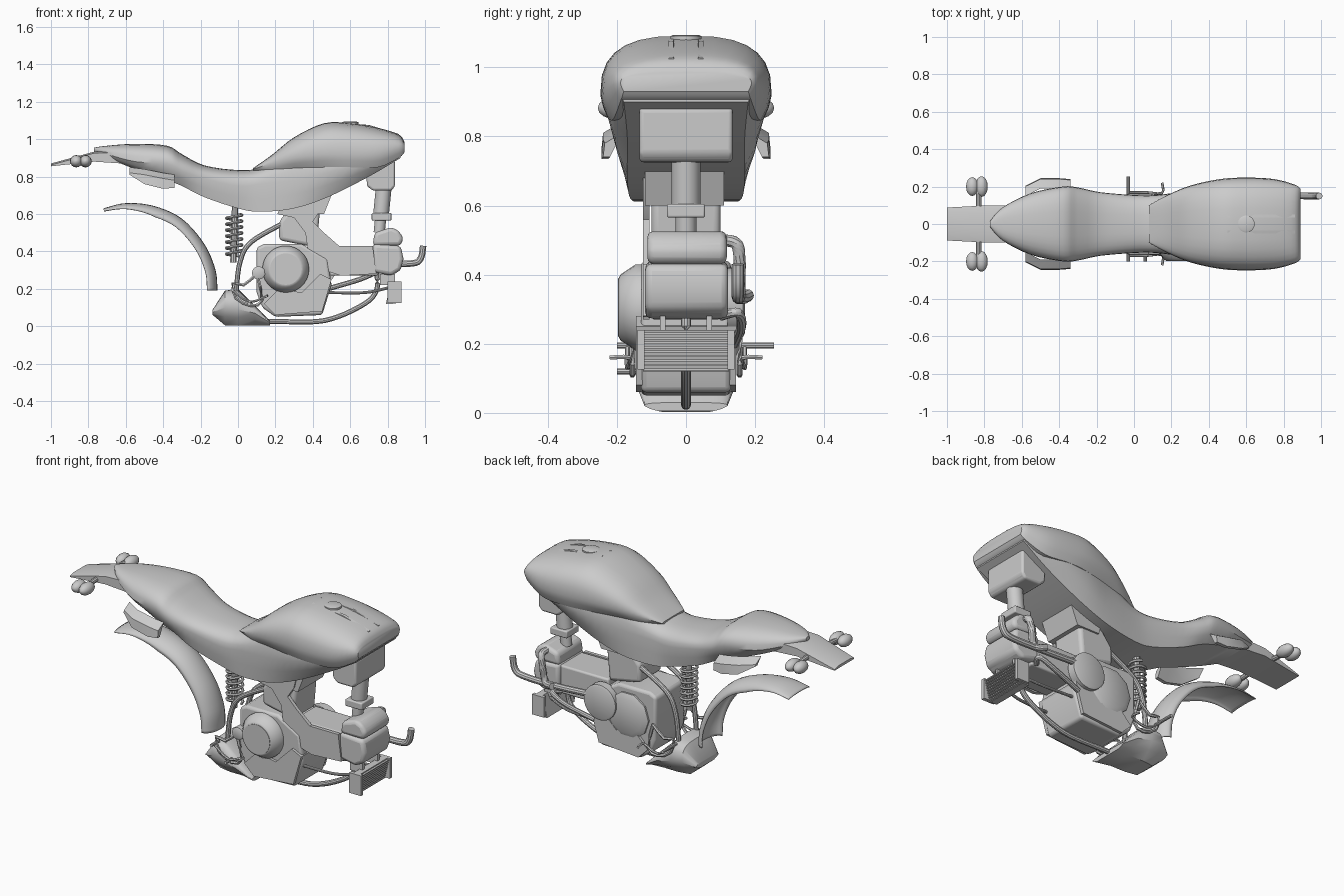
import bpy
import bmesh
from math import cos, sin, pi
from mathutils import Vector, Matrix

default_cube = bpy.data.objects.get("Cube")
if default_cube:
    bpy.data.objects.remove(default_cube, do_unlink=True)

GREY = (0.6, 0.6, 0.6, 1)
grey = bpy.data.materials.new("plain grey")
grey.use_nodes = True
grey.diffuse_color = GREY
grey.node_tree.nodes["Principled BSDF"].inputs["Base Color"].default_value = GREY


def finish(name, mesh_builder, angle=0.6, bevel=0):
    """Turn a bmesh into a shaded, coloured object."""
    bmesh.ops.recalc_face_normals(mesh_builder, faces=mesh_builder.faces)
    mesh = bpy.data.meshes.new(name)
    mesh_builder.to_mesh(mesh)
    mesh_builder.free()
    part = bpy.data.objects.new(name, mesh)
    bpy.context.collection.objects.link(part)
    mesh.materials.append(grey)
    if bevel:
        modifier = part.modifiers.new("rounded edges", "BEVEL")
        modifier.width, modifier.segments = bevel, 3
    bpy.ops.object.select_all(action="DESELECT")
    part.select_set(True)
    bpy.context.view_layer.objects.active = part
    bpy.ops.object.shade_smooth_by_angle(angle=angle)
    return part


def spline(points, steps):
    """Catmull-Rom interpolation through tuples of any length."""
    points = [Vector(p) for p in points]
    result = []
    for i in range(len(points) - 1):
        before, start = points[max(i - 1, 0)], points[i]
        end, after = points[i + 1], points[min(i + 2, len(points) - 1)]
        for k in range(steps):
            t = k / steps
            result.append(start + 0.5 * t * (end - before + t * (
                2 * before - 5 * start + 4 * end - after
                + t * (3 * (start - end) + after - before))))
    return result + [points[-1]]


def skin(name, rings, closed=True, caps=True, **options):
    """Bridge equal rings of points into a surface."""
    bm = bmesh.new()
    loops = [[bm.verts.new(p) for p in ring] for ring in rings]
    count = len(loops[0])
    for first, second in zip(loops, loops[1:]):
        for i in range(count if closed else count - 1):
            j = (i + 1) % count
            bm.faces.new((first[i], first[j], second[j], second[i]))
    if caps:
        bm.faces.new(loops[0])
        bm.faces.new(loops[-1])
    return finish(name, bm, **options)


def shell(name, stations, steps=4, power=0.8, **options):
    """Loft along x; station = x, top, widest height, bottom, half width, bottom half width."""
    rings = []
    for x, top, middle, bottom, width, base in spline(stations, steps):
        half = [(width * sin(a) ** power, middle + (top - middle) * cos(a) ** power)
                for a in (pi / 2 * i / 7 for i in range(1, 7))]
        half += [(width, middle), (width + (base - width) * 0.35, (middle + bottom) / 2), (base, bottom)]
        right = [(x, -y, z) for y, z in reversed(half)]
        rings.append([(x, 0, top)] + [(x, y, z) for y, z in half] + right)
    return skin(name, rings, **options)


def prism(name, outline, low, high, **options):
    """Extrude an x-z outline from y = low to y = high."""
    return skin(name, [[(x, y, z) for x, z in outline] for y in (low, high)], **options)


def block(name, x, y, z, **options):
    return prism(name, [(x[0], z[0]), (x[1], z[0]), (x[1], z[1]), (x[0], z[1])], *y, **options)


def lathe(name, centre, axis, profile, sides=28):
    """Revolve (distance, radius) pairs about an axis through centre."""
    turn = Vector(axis).to_track_quat("Z", "Y")
    rings = [[Vector(centre) + turn @ Vector((r * cos(2 * pi * i / sides), r * sin(2 * pi * i / sides), d))
              for i in range(sides)] for d, r in profile]
    return skin(name, rings)


def tube(name, path, radius, steps=6, sides=10):
    points = spline(path, steps)
    rings = []
    for i, point in enumerate(points):
        direction = points[min(i + 1, len(points) - 1)] - points[max(i - 1, 0)]
        turn = direction.to_track_quat("Z", "Y")
        rings.append([point + turn @ Vector((radius * cos(2 * pi * k / sides), radius * sin(2 * pi * k / sides), 0))
                      for k in range(sides)])
    return skin(name, rings)


# Bodywork: seat with side panels, then the wider tank above it
shell("seat_and_side_panels", [
    (-.77, .955, .945, .93, .015, .01), (-.7, .965, .92, .9, .09, .07),
    (-.55, .975, .88, .84, .165, .12), (-.38, .965, .87, .78, .2, .15),
    (-.3, .92, .83, .75, .195, .15), (-.18, .86, .79, .69, .17, .15), (0, .835, .75, .63, .155, .14),
    (.12, .85, .76, .612, .155, .15), (.3, .95, .78, .63, .18, .165), (.48, .98, .82, .69, .215, .17),
    (.7, .98, .88, .8, .225, .17), (.87, .97, .94, .9, .195, .18)], power=.75)
shell("fuel_tank", [
    (.08, .845, .84, .83, .1, .08), (.18, .915, .87, .82, .155, .13), (.3, 1.01, .9, .84, .205, .17),
    (.46, 1.085, .92, .85, .24, .21), (.6, 1.085, .92, .85, .248, .225), (.75, 1.06, .92, .85, .24, .21),
    (.86, 1.025, .95, .9, .21, .19), (.89, .985, .955, .93, .19, .18)], power=.72)
lathe("filler_cap", (.6, 0, 1.07), (0, 0, 1), [(0, .045), (.02, .045), (.024, .035)])
for side in (-1, 1):
    skin("tank_top_ridge", [[(x, side * y, z + h) for y, h in ((.03, -.02), (.036, .006), (.05, .004), (.056, -.02))]
                            for x, z in ((.5, 1.085), (.7, 1.07), (.86, 1.022))])

# Tail plate and turn signals
skin("tail_plate", [[(x, -w, low), (x, w, low), (x, w, high), (x, .6 * w, high + .008),
                     (x, -.6 * w, high + .008), (x, -w, high)]
                    for x, low, high, w in ((-1, .855, .862, .088), (-.77, .88, .925, .1), (-.62, .87, .93, .1))])
for side in (-1, 1):
    tube("signal_stem", [(-.83, side * .08, .89), (-.83, side * .18, .885)], .014, steps=1)
    for x, reach in ((-.865, .05), (-.815, .055)):
        lathe("signal_lamp", (x, side * .2, .882), (0, side, 0),
              [(reach * cos(a), .032 * sin(a) + .001) for a in (pi * i / 8 for i in range(9))], sides=16)
    # Flared guard below the rear of the seat
    skin("rear_guard", [[(x, side * (inner + d), z) for d, z in ((0, top), (.05, top - .03), (.055, low), (.035, low))]
                        for x, inner, top, low in ((-.58, .15, .85, .81), (-.5, .19, .84, .76),
                                                   (-.4, .19, .82, .735), (-.34, .185, .81, .74))])

# Rear mudguard: an arched sheet swept along the wheel curve
arch = spline([(-.72, .63), (-.6, .658), (-.45, .643), (-.3, .575), (-.18, .44), (-.12, .3), (-.11, .19)], 5)
centre = Vector((-.58, .2))
sheet = []
for point in arch:
    inward = (centre - point).normalized()
    taper = min(1, .25 + (point.x + .72) * 2.5)
    sheet.append([(point.x + inward.x * drop, .095 * sin(a), point.y + inward.y * drop)
                  for a in (pi / 2 * k / 5 for k in range(-5, 6)) for drop in [.055 * taper * (1 - cos(a))]])
mudguard = skin("rear_mudguard", sheet, closed=False, caps=False)
mudguard.modifiers.new("sheet thickness", "SOLIDIFY").thickness = .005

# Rear shock
tube("shock_rod", [(-.025, 0, .34), (-.015, 0, .66)], .018, steps=1)
tube("shock_spring", [(-.02 + .042 * cos(a), .042 * sin(a), .37 + .032 * a / (2 * pi))
                      for a in (pi / 6 * i for i in range(88))], .008, steps=1, sides=6)

# Headstock: lamp housing, steering column and clamp
prism("front_housing", [(.69, .75), (.72, .725), (.82, .725), (.84, .75), (.84, .88), (.8, .92), (.68, .9)],
      -.135, .135, bevel=.012)
lathe("steering_column", (.755, 0, .5), (.1, 0, 1), [(0, .03), (.08, .03), (.08, .042), (.27, .042)])
block("column_clamp", (.715, .82), (-.055, .055), (.565, .605), bevel=.006)

# Right-hand frame plate
prism("frame_plate", [(.21, .6), (.24, .66), (.3, .7), (.46, .7), (.44, .62), (.4, .56), (.46, .5), (.54, .43),
                      (.72, .43), (.74, .28), (.55, .27), (.46, .3), (.38, .36), (.36, .5), (.3, .58)], -.125, -.105)

# Engine: crankcase, cylinder, head, intake
prism("crankcase", [(.1, .18), (.1, .42), (.14, .44), (.34, .44), (.48, .36), (.5, .22), (.45, .06),
                    (.2, .05), (.13, .1)], -.13, .13, bevel=.015)
prism("lower_cover", [(.14, .12), (.22, .2), (.34, .18), (.44, .28), (.5, .25), (.45, .08), (.2, .06)], -.145, .145)
lathe("clutch_cover", (.255, -.12, .305), (0, -1, 0), [(0, .125), (.025, .125), (.07, .095), (.075, .085)])
lathe("clutch_rim", (.255, -.19, .305), (0, -1, 0), [(0, .084), (.007, .084)])
lathe("generator_cover", (.27, .12, .28), (0, 1, 0), [(0, .13), (.02, .13), (.035, .1)], sides=10)
lathe("sprocket_cover", (.43, .12, .32), (0, 1, 0), [(0, .1), (.045, .1), (.05, .09)])
lathe("pivot_boss", (.11, -.12, .285), (0, -1, 0), [(0, .035), (.04, .035), (.045, .025)])
block("cylinder_barrel", (.42, .75), (-.1, .1), (.27, .43), bevel=.01)
prism("cylinder_head", [(.72, .29), (.82, .27), (.87, .3), (.885, .36), (.87, .43), (.72, .44)], -.118, .122, bevel=.02)
prism("head_cover", [(.72, .43), (.87, .43), (.885, .47), (.86, .51), (.82, .53), (.73, .5)], -.112, .118, bevel=.02)
prism("intake_box", [(.22, .46), (.42, .42), (.44, .64), (.3, .66), (.22, .56)], -.1, .1, bevel=.02)
prism("top_bracket", [(.32, .6), (.46, .6), (.5, .7), (.3, .68)], -.118, .11)

# Pipes and frame tubes
tube("front_down_tube", [(.74, 0, .3), (.74, 0, .19), (.66, 0, .11), (.46, 0, .03), (.2, 0, .025), (0, 0, .025)], .014)
for side in (-1, 1):
    tube("rear_frame_tube", [(-.01, side * .08, .18), (.01, side * .08, .34), (.07, side * .08, .45),
                             (.26, side * .08, .56)], .014)
    tube("lower_strut", [(.48, side * .1, .18), (.68, side * .09, .18), (.82, side * .06, .21)], .008)
tube("exhaust_pipe", [(.99, .15, .43), (.975, .15, .36), (.92, .15, .335), (.7, .155, .335), (.43, .15, .35)], .018)
tube("coolant_pipe", [(.8, .1, .5), (.81, .145, .49), (.8, .155, .44), (.78, .155, .34), (.72, .18, .34)], .018)
tube("lower_elbow", [(.72, .1, .28), (.74, .15, .29), (.65, .16, .25), (.48, .14, .2)], .014)

# Radiator with slats
prism("radiator", [(.79, .12), (.83, .12), (.86, .24), (.82, .24)], -.125, .125)
for i in range(9):
    block("radiator_slat", (.83 + i * .003, .845 + i * .003), (-.125, .125), (.122 + i * .013, .128 + i * .013))
for side in (-1, 1):
    block("radiator_end", (.8, .875), (side * .12, side * .14), (.125, .24))
    block("radiator_mount", (.76, .84), (side * .06, side * .075), (.22, .28))

# Belly pan
shell("belly_pan", [(-.135, .09, .075, .06, .1, .06), (-.07, .19, .1, .005, .135, .06),
                    (0, .2, .09, .003, .14, .07), (.09, .11, .07, .003, .14, .07),
                    (.17, .03, .02, .005, .12, .08)], steps=1, power=.6)

# Foot controls: a bracket loop, peg and lever on each side
for side in (-1, 1):
    tube("foot_bracket", [(x, side * .155, z) for x, z in ((.1, .28), (.03, .22), (-.03, .23), (-.01, .15),
                                                          (.07, .11), (.13, .14), (.1, .28))], .009, steps=2, sides=6)
    tube("foot_peg", [(-.03, side * .13, .195), (-.03, side * (.255 if side > 0 else .2), .195)], .009, steps=1)
    tube("shift_lever", [(-.03, side * .17, .19), (.06, side * .17, .13), (.15, side * .165, .16),
                         (.15, side * .22, .16)], .007, steps=3, sides=6)
tube("right_pedal", [(.06, -.14, .12), (.06, -.2, .12)], .009, steps=1)
